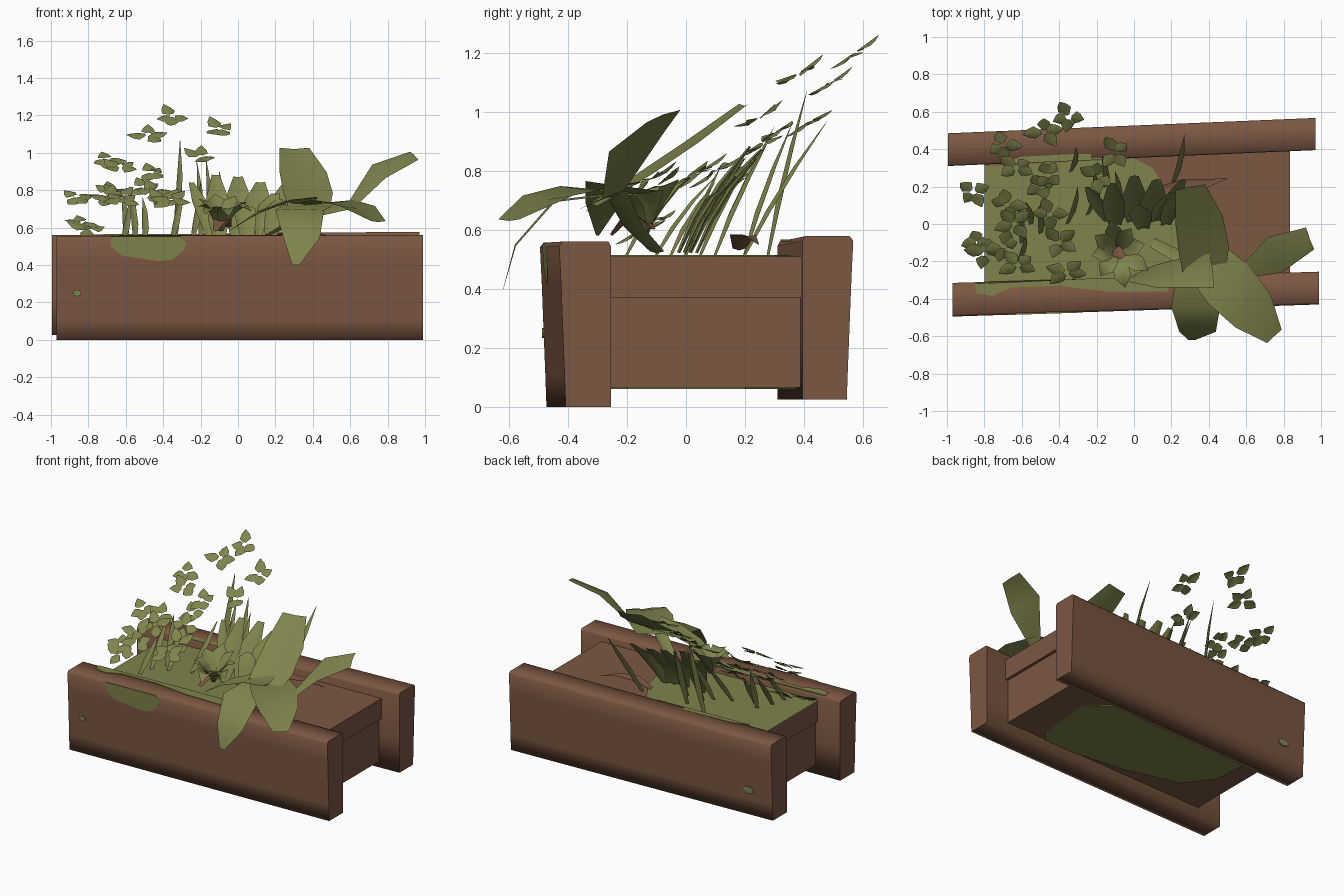
import bpy, bmesh, math, random
from mathutils import Vector as V

if "Cube" in bpy.data.objects:
    bpy.data.objects.remove(bpy.data.objects["Cube"])

random.seed(4)

def material(name, rgb):
    m = bpy.data.materials.new(name)
    m.diffuse_color = (*rgb, 1)
    m.use_nodes = True
    m.node_tree.nodes["Principled BSDF"].inputs["Base Color"].default_value = m.diffuse_color
    return m

BROWN = material("terracotta brown", (0.2, 0.095, 0.055))
GREEN = material("leaf green", (0.215, 0.23, 0.072))

def finish(bm, name, mat, recalc=False):
    if recalc:
        bmesh.ops.recalc_face_normals(bm, faces=bm.faces)
    me = bpy.data.meshes.new(name)
    bm.to_mesh(me)
    bm.free()
    me.materials.append(mat)
    ob = bpy.data.objects.new(name, me)
    bpy.context.collection.objects.link(ob)
    return ob

# Lofted beam between two y/z profiles, smooth along its length, flat ends
def beam(name, xl, xr, left, right):
    bm = bmesh.new()
    a = [bm.verts.new((xl, y, z)) for y, z in left]
    b = [bm.verts.new((xr, y, z)) for y, z in right]
    n = len(a)
    for i in range(n):
        j = (i + 1) % n
        bm.faces.new((a[i], a[j], b[j], b[i])).smooth = True
    for ring in (a, b):
        f = bm.faces.new(ring)
        for e in f.edges:
            e.smooth = False
    return finish(bm, name, BROWN, True)

# Slab profile: outer edge leans in toward the foot, top corners softened
def slab(outer, inner, z0, z1):
    s = 1 if outer > inner else -1
    h = z1 - z0
    return [(outer - .022 * s, z0), (outer - .018 * s, z0 + .2 * h),
            (outer - .006 * s, z0 + .75 * h), (outer, z1 - .015), (outer - .012 * s, z1),
            (inner + .008 * s, z1), (inner, z1 - .015), (inner, z0 + .4 * h), (inner, z0)]

beam("front_slab", -.97, .99, slab(-.495, -.315, .0, .556), slab(-.43, -.255, .0, .56))
beam("back_slab", -.995, .97, slab(.485, .31, .025, .56), slab(.567, .395, .025, .578))

def box(name, xs, ys, zs):
    bm = bmesh.new()
    bmesh.ops.create_cube(bm, size=1)
    for v in bm.verts:
        v.co = V(((xs[v.co.x > 0]), ys[v.co.y > 0], zs[v.co.z > 0]))
    return finish(bm, name, BROWN)

# Web between the slabs, with a rim band around its top
box("planter_web", (-.785, .815), (-.34, .41), (.065, .4))
box("planter_rim", (-.8, .835), (-.34, .41), (.37, .51))

# Thin moss plates: outline points mapped into 3D by a function
def moss(name, pts, place, thick):
    bm = bmesh.new()
    f = bm.faces.new([bm.verts.new(place(u, v)) for u, v in pts])
    r = bmesh.ops.extrude_face_region(bm, geom=[f])
    bmesh.ops.translate(bm, vec=thick, verts=[g for g in r["geom"] if isinstance(g, bmesh.types.BMVert)])
    finish(bm, name, GREEN, True)

def blob(cx, cy, rx, ry, n=9):
    return [(cx + rx * math.cos(6.283 * i / n), cy + ry * math.sin(6.283 * i / n)) for i in range(n)]

moss("soil_moss", [(-.8, -.31), (.2, -.3), (.28, -.15), (.22, .1), (.1, .3), (0, .35), (-.8, .31)],
     lambda u, v: (u, v, .508), (0, 0, .007))
moss("front_top_moss", [(-.85, -.32), (-.84, -.37), (-.76, -.385), (-.66, -.34), (-.4, -.33), (-.15, -.36),
                        (.18, -.36), (.2, -.28), (-.2, -.29)], lambda u, v: (u, v, .555), (0, 0, .006))
moss("back_top_moss", [(-.72, .32), (-.6, .36), (-.3, .375), (-.08, .37), (-.02, .35)],
     lambda u, v: (u, v, .561), (0, 0, .006))
moss("front_moss", [(-.68, .553), (-.68, .5), (-.62, .45), (-.42, .42), (-.35, .43), (-.29, .48), (-.275, .52),
                    (-.31, .553)], lambda u, v: (u, -.482 + .033 * (u + .9) - .04 * (v - .45), v), (0, -.008, 0))
moss("front_moss_spot", blob(-.86, .25, .022, .018), lambda u, v: (u, -.482, v), (0, -.006, 0))
moss("back_moss_spot", blob(-.82, .2, .04, .025), lambda u, v: (u, .478, v), (0, .007, 0))
moss("underside_moss", [(.47, -.3), (-.1, -.24), (-.5, -.14), (-.64, .05), (-.66, .3), (.4, .38), (.6, .2), (.56, -.2)],
     lambda u, v: (u, v, .066), (0, 0, -.006))

# Leaf strip along a path, tapering by a width profile, with a folded midrib
def leaf(bm, path, width, prof=(.3, .9, 1, .05), side=None, fold=.15):
    pts = [V(p) for p in path]
    d = pts[-1] - pts[0]
    s = V(side) if side else V((d.y, -d.x, 0))
    if s.length < 1e-4:
        s = V((1, 0, 0))
    s.normalize()
    nrm = s.cross(d).normalized()
    rows, n = [], len(prof)
    for i, w in enumerate(prof):
        t = i / (n - 1) * (len(pts) - 1)
        k = min(int(t), len(pts) - 2)
        c = pts[k].lerp(pts[k + 1], t - k)
        h = s * (w * width / 2)
        u = nrm * (w * width * fold)
        rows.append([bm.verts.new(q) for q in (c - h + u, c, c + h + u)])
    for a, b in zip(rows, rows[1:]):
        for j in (0, 1):
            bm.faces.new((a[j], a[j + 1], b[j + 1], b[j])).smooth = True

# Large broad-leaved plant at the front right
bm = bmesh.new()
hub = (.4, -.25, .73)
leaf(bm, [(.38, -.3, .68), (.37, -.06, .82), (.3, .2, 1.02)], .27, (.8, 1, .95, .6), (1, .2, 0), .05)
leaf(bm, [(.42, -.3, .7), (.6, -.25, .72), (.75, -.17, .91), (.94, -.08, .99)], .24, (.7, .35, .9, .55), (-.3, .8, .3), .05)
leaf(bm, [(.36, -.17, .72), (.58, -.4, .74), (.75, -.6, .63)], .3, (.8, 1, .85, .35), fold=.05)
leaf(bm, [(.38, -.2, .73), (.33, -.45, .7), (.34, -.58, .55), (.31, -.62, .4)], .26, (1.1, 1, .75, .15), (1, 0, 0), .03)
leaf(bm, [(.42, -.24, .75), (.2, -.27, .73), (-.05, -.3, .58)], .2, (1, .8, .6, .05), fold=.08)
leaf(bm, [(.1, -.1, .52), (.25, -.18, .6), hub], .09, (.6, .8, 1))
finish(bm, "broad_leaf_plant", GREEN)

# Mid plant: upright leaves leaning backward
bm = bmesh.new()
for x, y, tx, ty, tz, w in ((-.1, .0, -.12, .22, .88, .12), (.0, .02, 0, .26, .87, .14), (.08, .02, .12, .24, .84, .14),
                            (.14, .04, .26, .24, .84, .1), (-.14, .02, -.25, .2, .84, .08), (.17, .0, .22, .15, .75, .1),
                            (.05, -.02, .02, .1, .72, .12), (.12, .02, .2, .17, .78, .12)):
    leaf(bm, [(x, y, .52), (x * .6 + tx * .4, y + .08, .68), (tx, ty, tz)], w, (.5, .9, 1, .35), (1, .1, 0))
for a in range(0, 360, 45):
    r = .13 + random.random() * .08
    c, s = math.cos(math.radians(a + 12)), math.sin(math.radians(a + 12))
    leaf(bm, [(-.09, -.14, .58), (-.09 + c * r * .6, -.14 + s * r * .6, .72),
              (-.09 + c * r, -.14 + s * r, .72 + .06 * s)], .09)
finish(bm, "middle_plant", GREEN)

# Tall blades leaning toward the back
bm = bmesh.new()
for x, y, tx, ty, tz in ((-.34, .28, -.31, .41, 1.07), (.2, .2, .27, .48, .97), (-.2, .1, -.22, .3, .95),
                         (-.6, -.1, -.62, .1, .78), (-.55, .0, -.58, .12, .82), (-.5, -.05, -.51, .1, .76),
                         (-.36, .0, -.3, .2, .82), (-.15, .2, -.17, .36, .96), (-.62, -.2, -.58, -.05, .74),
                         (-.25, .05, -.2, .22, .84), (-.08, .1, -.1, .28, .9)):
    leaf(bm, [(x, y, .51), ((x + tx) / 2 + .01, y * .55 + ty * .45, .3 + .45 * tz), (tx, ty, tz)],
         .04, (.5, 1, .8, .05), (1, .5, 0))
finish(bm, "grass_blades", GREEN)

# Leaf clumps of the spray: small leaves lying in a plane that rises toward the back
bm = bmesh.new()
clumps = ((-.35, .57, 1.2), (-.1, .38, 1.13), (-.48, .49, 1.1), (-.7, .42, .97), (-.86, .17, .77), (-.2, .25, .98),
          (-.46, .26, .9), (-.5, .2, .82), (-.83, -.1, .63), (-.62, -.22, .76), (-.68, .1, .8), (-.4, -.1, .75),
          (-.36, -.26, .76), (-.7, -.12, .77), (-.63, .3, .93), (-.8, -.16, .6), (-.64, .0, .78), (-.45, .05, .8))
for cx, cy, cz in clumps:
    a0 = random.random() * 6.28
    for k in range(4):
        a = a0 + k * 1.57 + random.uniform(-.4, .4)
        r = random.uniform(.08, .12)
        d = V((math.cos(a), .8 * math.sin(a), .45 * math.sin(a) + random.uniform(-.2, .2)))
        s = V((-math.sin(a), .8 * math.cos(a), .45 * math.cos(a)))
        c = V((cx, cy, cz))
        leaf(bm, [c + d * .015, c + d * r * .6, c + d * r], .075, (.3, 1, .7, .05), s)
finish(bm, "leaf_spray", GREEN)

# Dry brown leaves
bm = bmesh.new()
leaf(bm, [(-.12, -.25, .58), (-.08, -.17, .66), (-.05, -.11, .6)], .08, (.4, 1, 1, .4))
leaf(bm, [(.5, .245, .55), (.32, .2, .59), (.14, .18, .53)], .09, (.05, .5, 1, .5))
finish(bm, "dry_leaves", BROWN)
